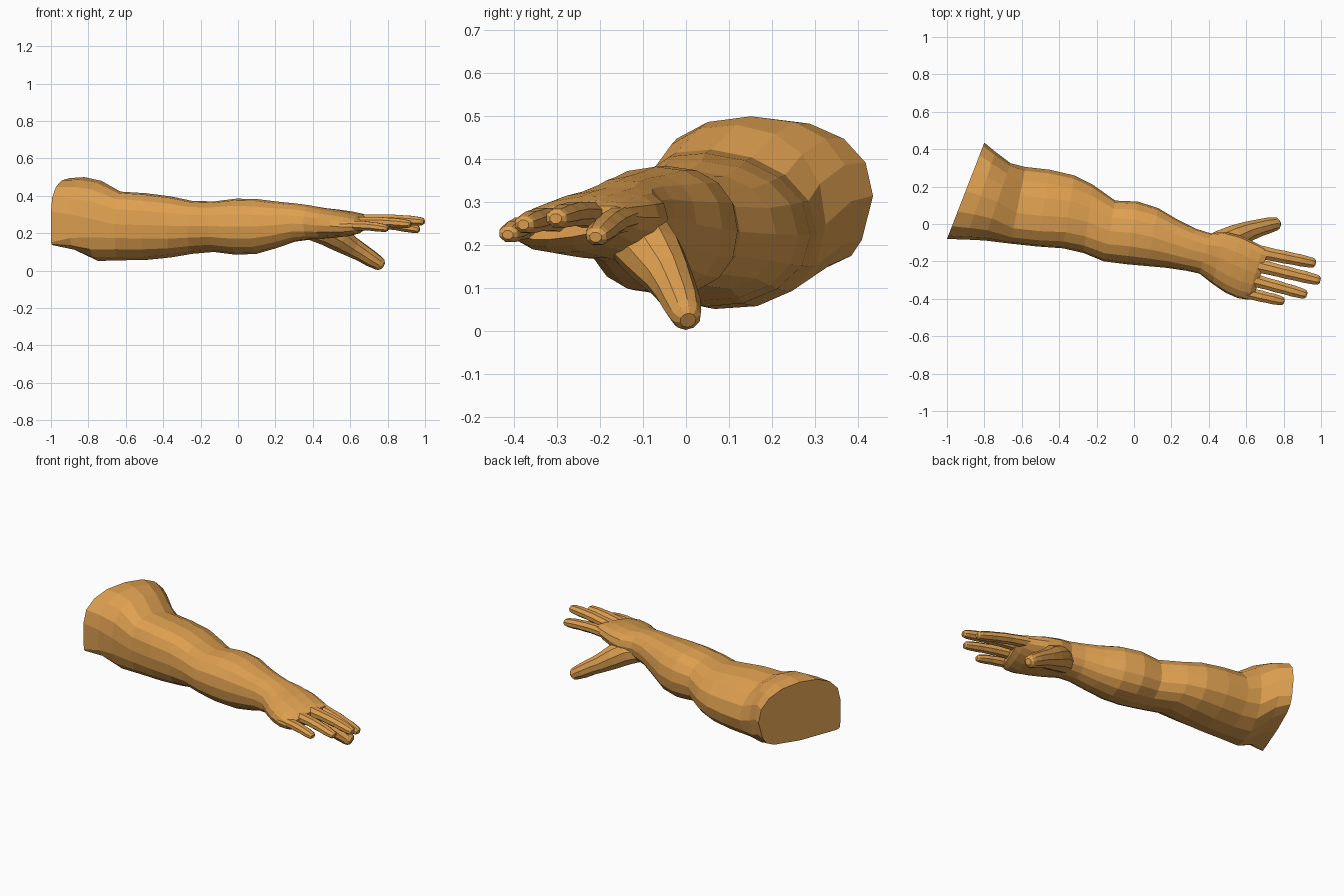
import bpy, bmesh, math
from mathutils import Vector

if "Cube" in bpy.data.objects:
    bpy.data.objects.remove(bpy.data.objects["Cube"])

skin = bpy.data.materials.new("tan_skin")
skin.diffuse_color = (0.73, 0.35, 0.08, 1)
skin.use_nodes = True
skin.node_tree.nodes["Principled BSDF"].inputs["Base Color"].default_value = skin.diffuse_color


def loft(name, rings, cap_start, cap_end):
    """Skin a list of equal-length point rings with quads."""
    bm = bmesh.new()
    rows = [[bm.verts.new(p) for p in ring] for ring in rings]
    n = len(rows[0])
    for a, b in zip(rows, rows[1:]):
        for i in range(n):
            j = (i + 1) % n
            bm.faces.new((a[i], a[j], b[j], b[i]))
    if cap_start:
        bm.faces.new(rows[0])
    if cap_end:
        bm.faces.new(rows[-1])
    bmesh.ops.recalc_face_normals(bm, faces=bm.faces)
    me = bpy.data.meshes.new(name)
    bm.to_mesh(me)
    bm.free()
    me.materials.append(skin)
    ob = bpy.data.objects.new(name, me)
    bpy.context.collection.objects.link(ob)
    return ob


def spow(v, p):
    return math.copysign(abs(v) ** p, v)


# Arm sections from shoulder to knuckles:
# back x, back y, front x, front y, top z, bottom z
SECTIONS = [
    (-0.80, 0.435, -1.00, -0.08, 0.495, 0.135),
    (-0.74, 0.385, -0.90, -0.083, 0.50, 0.105),
    (-0.66, 0.325, -0.80, -0.088, 0.48, 0.048),
    (-0.58, 0.305, -0.66, -0.105, 0.42, 0.052),
    (-0.45, 0.290, -0.52, -0.12, 0.412, 0.055),
    (-0.32, 0.260, -0.38, -0.13, 0.395, 0.07),
    (-0.22, 0.210, -0.27, -0.155, 0.373, 0.09),
    (-0.10, 0.125, -0.16, -0.20, 0.37, 0.10),
    (0.02, 0.120, -0.04, -0.215, 0.385, 0.085),
    (0.13, 0.085, 0.07, -0.225, 0.383, 0.09),
    (0.23, 0.025, 0.18, -0.235, 0.37, 0.12),
    (0.33, -0.025, 0.28, -0.25, 0.36, 0.155),
    (0.41, -0.050, 0.35, -0.265, 0.35, 0.165),
    (0.49, -0.042, 0.42, -0.320, 0.335, 0.17),
    (0.57, -0.062, 0.49, -0.368, 0.325, 0.178),
    (0.64, -0.095, 0.555, -0.396, 0.313, 0.185),
    (0.69, -0.120, 0.61, -0.405, 0.30, 0.20),
    (0.72, -0.135, 0.64, -0.39, 0.285, 0.22),
]
# Shoulder sections are flat below; the upper arm leans to the front
LOW_FRONT = {0: 0.1, 1: 0.45, 2: 0.8, 3: 0.95, 4: 0.95}
LOW_BACK = {0: 0.42, 1: 0.6, 2: 0.85, 3: 0.95, 4: 0.95}
TOP_LEAN = {3: -0.2, 4: -0.2, 5: -0.15, 6: -0.1}
LOW_LEAN = {1: -0.05, 2: -0.25, 3: -0.25, 4: -0.2, 5: -0.15}

SIDES = 16
rings = []
for i, (xb, yb, xf, yf, zt, zb) in enumerate(SECTIONS):
    t = i / (len(SECTIONS) - 1)
    tilt = (-0.02, -0.015)[i] if i < 2 else -0.02 + 0.04 * t  # arm twist
    mid, half = (zt + zb) / 2, (zt - zb) / 2
    ring = []
    for k in range(SIDES):
        a = 2 * math.pi * k / SIDES
        c, s = math.cos(a), math.sin(a)
        p = 0.88
        if s < -0.01:
            p = (LOW_BACK if c > 0.01 else LOW_FRONT).get(i, 0.88)
        lean = (LOW_LEAN if s < 0 else TOP_LEAN).get(i, 0)
        u, w = spow(c, p) + lean * s * s, spow(s, p)
        if i == 0 and s < -0.01:
            u, w = (u * 0.93 if u > 0 else u), max(w, -1)
        # the shoulder's twist only lifts its back underside
        z = mid + w * half + (max(u, 0) * (-tilt) * (s < 0)
                              if i < 2 else u * tilt)
        ring.append(((xb + xf) / 2 + u * (xb - xf) / 2,
                     (yb + yf) / 2 + u * (yb - yf) / 2, z))
    rings.append(ring)
loft("arm_and_palm", rings, True, True)


def digit(name, path, sides=8, flat=1.0):
    """Tube along (x, y, z, radius) points with a domed tip."""
    pts = [Vector(p[:3]) for p in path]
    rad = [p[3] for p in path]
    d = (pts[-1] - pts[-2]).normalized()
    tip, r = pts[-1], rad[-1]
    for f, g in ((0.5, 0.86), (0.8, 0.5)):
        pts.append(tip + d * r * f)
        rad.append(r * g)
    out = []
    for i, (c, r) in enumerate(zip(pts, rad)):
        d = (pts[min(i + 1, len(pts) - 1)] - pts[max(i - 1, 0)]).normalized()
        side = d.cross(Vector((0, 0, 1))).normalized()
        up = side.cross(d) * flat
        out.append([c + (side * math.cos(a) + up * math.sin(a)) * r
                    for a in [2 * math.pi * (k + 0.5) / sides
                              for k in range(sides)]])
    loft(name, out, True, True)


def finger(name, base, tip, r):
    """Slightly arched finger with thicker joints."""
    b, t = Vector(base), Vector(tip)
    path = []
    for f, g in ((0, 1.2), (0.2, 1.12), (0.4, 1.03), (0.52, 1.07),
                 (0.66, 0.98), (0.78, 1.0), (0.94, 0.86)):
        p = b.lerp(t, f)
        p.z += 0.008 * math.sin(math.pi * f)
        path.append((p.x, p.y, p.z, r * g))
    digit(name, path, flat=0.82)


# Fingers
finger("index_finger", (0.62, -0.140, 0.265), (0.968, -0.210, 0.219), 0.0345)
finger("middle_finger", (0.62, -0.212, 0.268), (0.995, -0.303, 0.262), 0.0345)
finger("ring_finger", (0.59, -0.286, 0.256), (0.922, -0.378, 0.248), 0.033)
finger("little_finger", (0.55, -0.356, 0.238), (0.797, -0.413, 0.225), 0.031)

# Thumb with its fleshy base
digit("thumb", [(0.39, -0.135, 0.23, 0.066), (0.47, -0.105, 0.212, 0.077),
                (0.54, -0.073, 0.172, 0.071), (0.61, -0.040, 0.126, 0.056),
                (0.66, -0.024, 0.097, 0.049), (0.71, -0.010, 0.065, 0.045),
                (0.75, -0.001, 0.041, 0.038)], 10)
